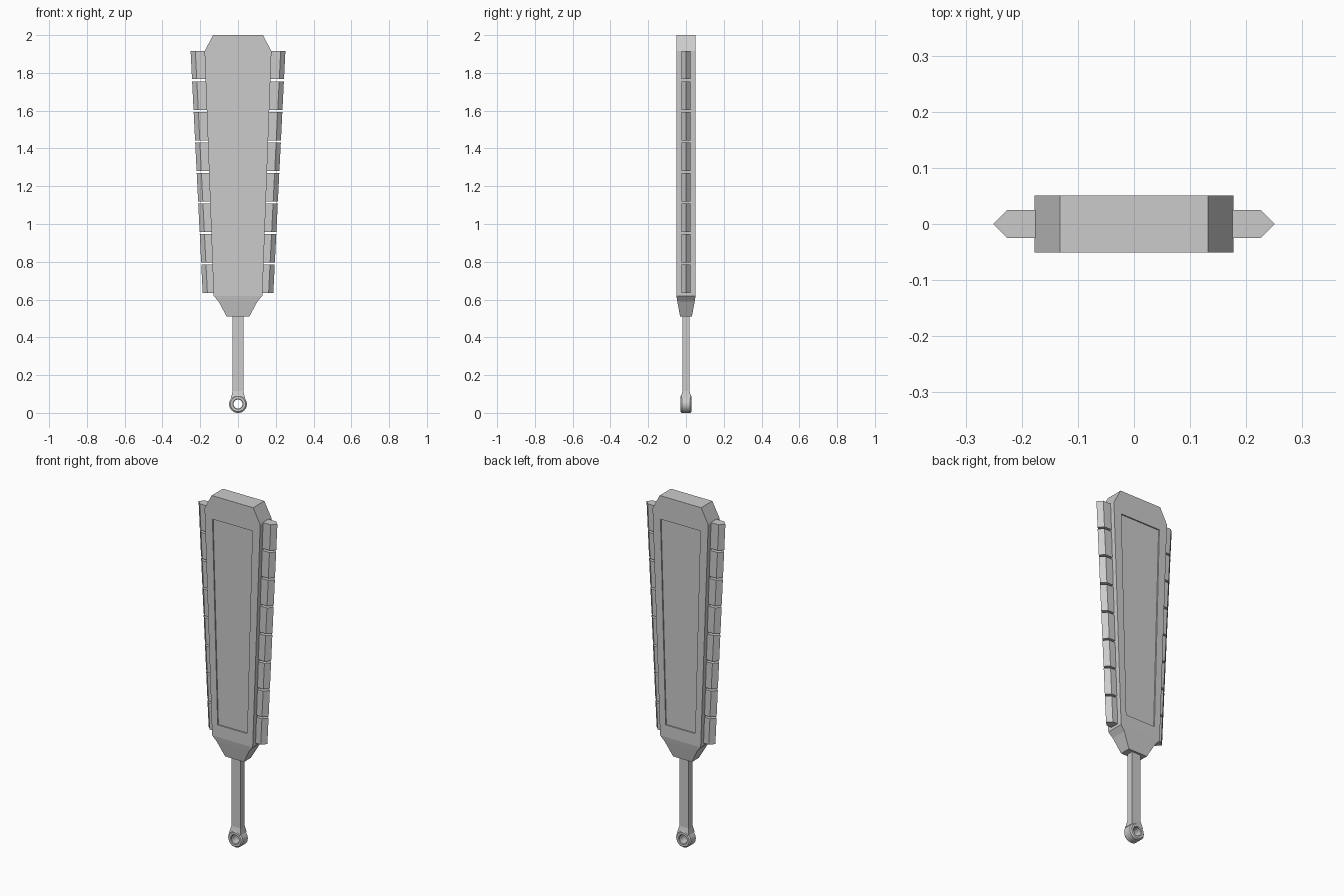
import bpy, bmesh, math

if "Cube" in bpy.data.objects:
    bpy.data.objects.remove(bpy.data.objects["Cube"])


def make_object(name, bm):
    bmesh.ops.recalc_face_normals(bm, faces=bm.faces)
    mesh = bpy.data.meshes.new(name)
    bm.to_mesh(mesh)
    bm.free()
    obj = bpy.data.objects.new(name, mesh)
    bpy.context.collection.objects.link(obj)
    return obj


def skin(bm, rings, closed=False):
    """Join rings of points with quads; cap the ends unless closed."""
    rows = [[bm.verts.new(p) for p in ring] for ring in rings]
    n = len(rows[0])
    pairs = list(zip(rows, rows[1:])) + ([(rows[-1], rows[0])] if closed else [])
    for a, b in pairs:
        for i in range(n):
            j = (i + 1) % n
            bm.faces.new((a[i], a[j], b[j], b[i]))
    if not closed:
        bm.faces.new(rows[0])
        bm.faces.new(rows[-1])


def box_loft(name, sections, y=0.0):
    """Rectangular sections (z, half width, half depth) stacked upwards."""
    bm = bmesh.new()
    skin(bm, [[(-w, y - d, z), (w, y - d, z), (w, y + d, z), (-w, y + d, z)]
              for z, w, d in sections])
    return make_object(name, bm)


# Flat tapered blade body with shoulder at the handle
body = box_loft("blade_body", [(0.51, 0.06, 0.031), (0.59, 0.103, 0.046),
                               (0.62, 0.129, 0.051), (1.915, 0.177, 0.051),
                               (2.0, 0.132, 0.051)])

# Shallow recessed panel on both faces
for side, label in ((-1, "front"), (1, "back")):
    cutter = box_loft(label + "_panel_cutter",
                      [(0.69, 0.094, 0.02), (1.865, 0.127, 0.02)], side * 0.064)
    cutter.hide_render = True
    cutter.hide_viewport = False
    cutter.display_type = 'WIRE'
    mod = body.modifiers.new(label + "_panel", 'BOOLEAN')
    mod.operation = 'DIFFERENCE'
    mod.solver = 'EXACT'
    mod.object = cutter

# Rows of wedge-edged teeth along both sides
COUNT, LOW, HIGH, GAP = 8, 0.635, 1.917, 0.011
PITCH = (HIGH - LOW + GAP) / COUNT
for side, label in ((-1, "left"), (1, "right")):
    bm = bmesh.new()
    for k in range(COUNT):
        z0 = LOW + k * PITCH
        rings = []
        for z in (z0, z0 + PITCH - GAP):
            t = (z - LOW) / (HIGH - LOW)
            tip = 0.187 + 0.064 * t
            root = 0.11 + 0.045 * t
            outline = [(root, -0.025), (tip - 0.025, -0.025), (tip, 0),
                       (tip - 0.025, 0.025), (root, 0.025)]
            rings.append([(side * x, y, z) for x, y in outline])
        skin(bm, rings)
    make_object(label + "_teeth", bm)

# Handle shaft flaring into the ring
box_loft("handle", [(0.078, 0.037, 0.027), (0.09, 0.034, 0.025),
                    (0.115, 0.029, 0.019), (0.53, 0.029, 0.019)])

# Pommel ring, a bevelled washer turned around the y axis
bm = bmesh.new()
profile = [(0.024, -0.026), (0.027, -0.029), (0.040, -0.029), (0.047, -0.022),
           (0.047, 0.022), (0.040, 0.029), (0.027, 0.029), (0.024, 0.026)]
SEGMENTS = 32
skin(bm, [[(r * math.cos(a), y, 0.047 + r * math.sin(a)) for r, y in profile]
          for a in (math.tau * i / SEGMENTS for i in range(SEGMENTS))], closed=True)
ring = make_object("pommel_ring", bm)
bpy.context.view_layer.objects.active = ring
ring.select_set(True)
bpy.ops.object.shade_smooth_by_angle(angle=math.radians(30))
